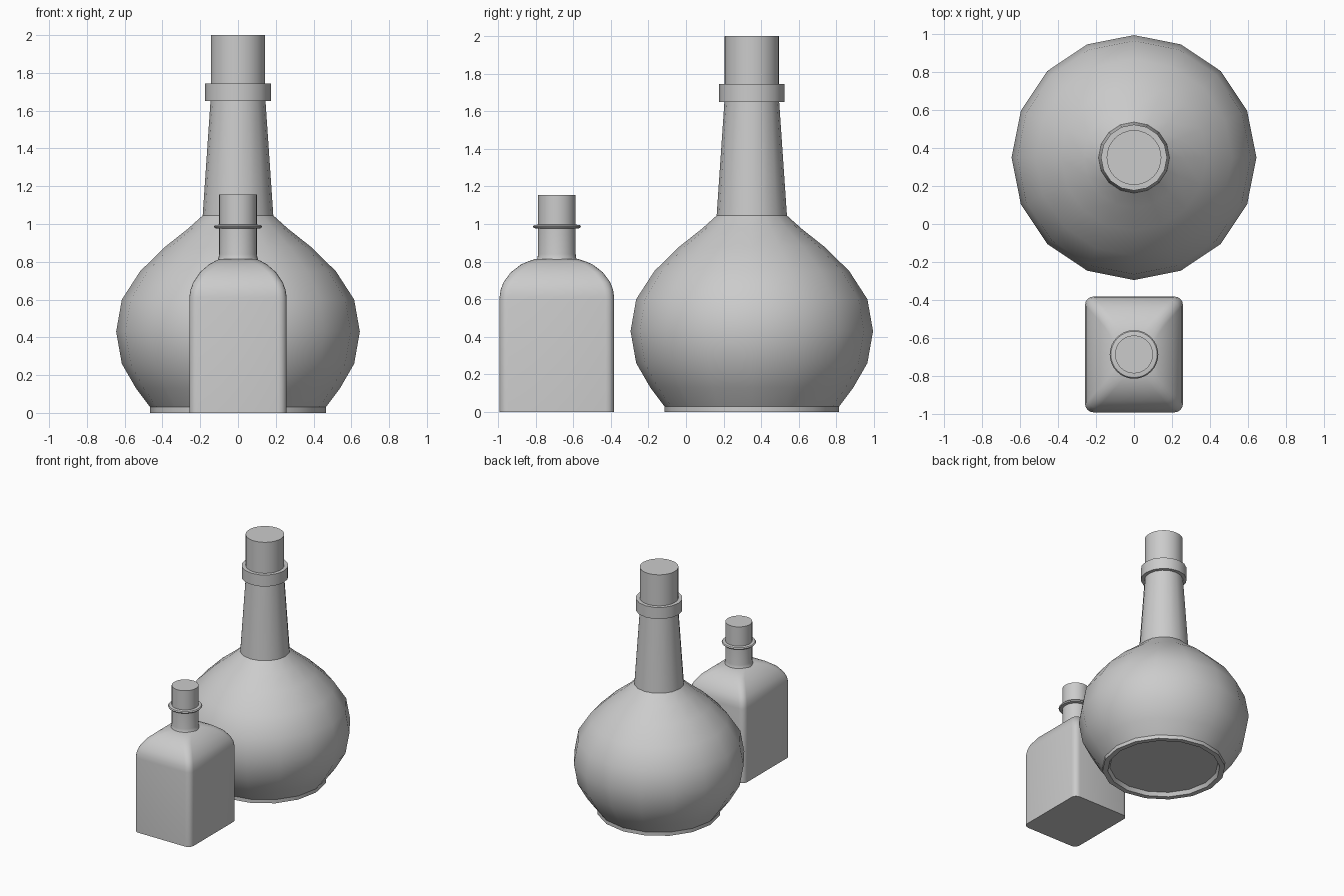
import bpy, math

if "Cube" in bpy.data.objects:
    bpy.data.objects.remove(bpy.data.objects["Cube"])


def make_object(name, rings):
    """Skin a stack of equal-length closed rings and cap both ends."""
    n = len(rings[0])
    verts = [p for ring in rings for p in ring]
    faces = [(k * n + i, k * n + (i + 1) % n, (k + 1) * n + (i + 1) % n, (k + 1) * n + i)
             for k in range(len(rings) - 1) for i in range(n)]
    faces.append(tuple(reversed(range(n))))
    faces.append(tuple(range(len(verts) - n, len(verts))))
    mesh = bpy.data.meshes.new(name)
    mesh.from_pydata(verts, [], faces)
    obj = bpy.data.objects.new(name, mesh)
    bpy.context.collection.objects.link(obj)
    bpy.ops.object.select_all(action='DESELECT')
    obj.select_set(True)
    bpy.context.view_layer.objects.active = obj
    bpy.ops.object.shade_smooth_by_angle(angle=math.radians(35))
    return obj


def lathe(name, profile, y, sides):
    step = 2 * math.pi / sides
    return make_object(name, [[(r * math.cos(i * step), y + r * math.sin(i * step), z)
                               for i in range(sides)] for r, z in profile])


def rounded_rect(hx, hy, r, y, z, steps=4):
    pts = []
    for q, (sx, sy) in enumerate([(1, 1), (-1, 1), (-1, -1), (1, -1)]):
        for s in range(steps + 1):
            a = (q + s / steps) * math.pi / 2
            pts.append((sx * (hx - r) + r * math.cos(a),
                        y + sy * (hy - r) + r * math.sin(a), z))
    return pts


# Large round bottle with a recessed base
Y1 = 0.35
lathe("round_bottle", [(0.41, 0.03), (0.425, 0), (0.465, 0), (0.465, 0.03), (0.54, 0.13),
                       (0.615, 0.26), (0.645, 0.43), (0.615, 0.60), (0.518, 0.75),
                       (0.385, 0.88), (0.265, 0.975), (0.187, 1.045), (0.145, 1.66)], Y1, 16)
lathe("round_bottle_collar", [(0.174, 1.65), (0.174, 1.745)], Y1, 16)
lathe("round_bottle_stopper", [(0.144, 1.70), (0.144, 2.0)], Y1, 32)

# Small square bottle with rounded shoulders
Y2 = -0.687
make_object("square_bottle", [rounded_rect(hx, hy, r, Y2, z) for hx, hy, r, z in [
    (0.258, 0.305, 0.045, 0), (0.258, 0.305, 0.045, 0.61), (0.252, 0.299, 0.045, 0.65),
    (0.238, 0.284, 0.045, 0.69), (0.203, 0.245, 0.045, 0.743), (0.155, 0.19, 0.045, 0.785),
    (0.125, 0.15, 0.05, 0.802), (0.098, 0.11, 0.06, 0.815)]])
lathe("square_bottle_neck", [(0.112, 0.80), (0.103, 0.82), (0.1, 0.84), (0.1, 0.985)], Y2, 32)
lathe("square_bottle_collar", [(0.1, 0.975), (0.122, 0.978), (0.128, 0.986),
                               (0.122, 0.994), (0.1, 0.997)], Y2, 32)
lathe("square_bottle_stopper", [(0.1, 0.98), (0.1, 1.155)], Y2, 32)
